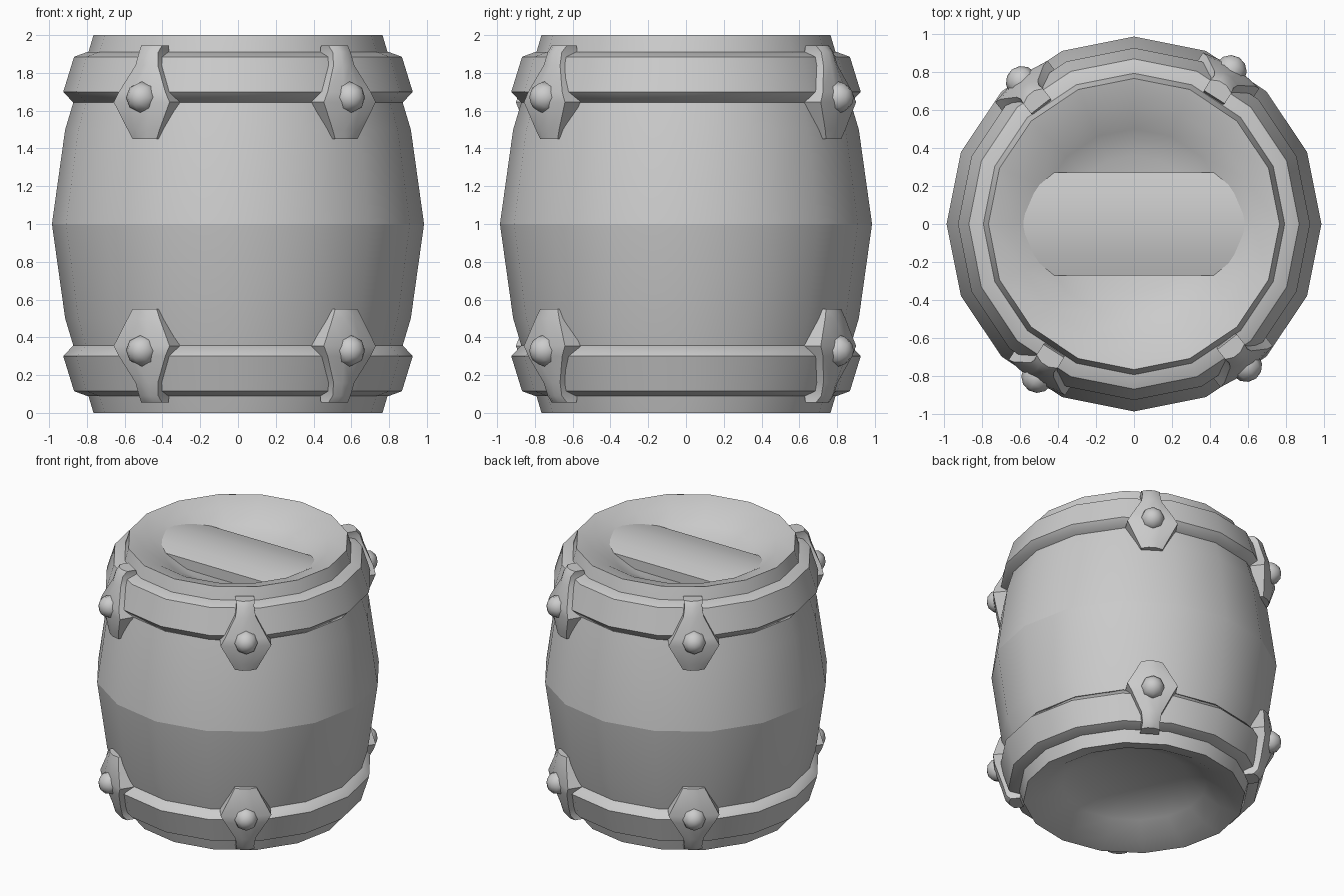
import bpy, bmesh, math
from mathutils import Matrix, Vector

if "Cube" in bpy.data.objects:
    bpy.data.objects.remove(bpy.data.objects["Cube"])

SIDES = 16
ANGLES = [57.7, 128.3, 237.7, 308.3]   # clamp directions around the barrel


def finish(name, bm, sharp=38, crease_z=None):
    """Smooth faces with sharp edges above an angle, and link the object."""
    bmesh.ops.remove_doubles(bm, verts=bm.verts, dist=1e-5)
    bmesh.ops.recalc_face_normals(bm, faces=bm.faces)
    for f in bm.faces:
        f.smooth = True
    for e in bm.edges:
        on_crease = crease_z is not None and all(abs(v.co.z - crease_z) < 1e-4 for v in e.verts)
        e.smooth = not on_crease and e.calc_face_angle(0) < math.radians(sharp)
    me = bpy.data.meshes.new(name)
    bm.to_mesh(me)
    bm.free()
    ob = bpy.data.objects.new(name, me)
    bpy.context.collection.objects.link(ob)
    return ob


def lathe(name, profile, closed=False, **kw):
    bm = bmesh.new()
    vs = [bm.verts.new((r, 0, z)) for r, z in profile]
    pairs = list(zip(vs, vs[1:])) + ([(vs[-1], vs[0])] if closed else [])
    edges = [bm.edges.new(p) for p in pairs]
    bmesh.ops.spin(bm, geom=vs + edges, cent=(0, 0, 0), axis=(0, 0, 1),
                   angle=math.tau, steps=SIDES, use_merge=True)
    return finish(name, bm, **kw)


def loft(bm, rings):
    """Closed solid through rings of equal point count."""
    rows = [[bm.verts.new(p) for p in ring] for ring in rings]
    n = len(rows[0])
    for a, b in zip(rows, rows[1:]):
        for i in range(n):
            j = (i + 1) % n
            bm.faces.new((a[i], a[j], b[j], b[i]))
    bm.faces.new(rows[0])
    bm.faces.new(rows[-1])


# barrel body with a dished top and bottom
upper = [(0.985, 1), (0.915, 1.5), (0.765, 2), (0.63, 1.965), (0.5, 1.89), (0.36, 1.82), (0, 1.81)]
lower = [(r, 2 - z) for r, z in reversed(upper[1:])]
lathe("barrel_body", lower + upper, crease_z=1)

# hoops
hoop = [(0.77, 1.91), (0.80, 1.91), (0.868, 1.885), (0.925, 1.70), (0.87, 1.64), (0.84, 1.64)]
lathe("top_hoop", hoop, closed=True, sharp=50)
lathe("bottom_hoop", [(r, 2 - z) for r, z in hoop], closed=True, sharp=50)

# arched slat set into the top dish
bm = bmesh.new()
arch = [(-0.27, 1.80)] + [(0.27 * t, 1.94 - 0.045 * t * t) for t in (-1, -0.6, -0.2, 0.2, 0.6, 1)] + [(0.27, 1.80)]
plan = [(-0.58, 0.3), (0.58, 0.3)]
loft(bm, [[(x, y, z) for y, z in arch] for x, _ in plan])
finish("lid_slat", bm)

# clamp stations: height, outer radius, inner radius, half width
STATIONS = [(1.45, 0.945, 0.88, 0.075), (1.50, 0.955, 0.88, 0.10), (1.645, 0.975, 0.85, 0.175),
            (1.70, 0.970, 0.85, 0.145), (1.84, 0.925, 0.80, 0.07), (1.91, 0.905, 0.78, 0.06),
            (1.945, 0.875, 0.79, 0.065)]


def clamp(name, angle, flip):
    place = Matrix.Rotation(math.radians(angle), 4, 'Z')
    if flip:
        place = Matrix.Translation((0, 0, 2)) @ Matrix.Scale(-1, 4, (0, 0, 1)) @ place
    # hooked plate
    bm = bmesh.new()
    loft(bm, [[(ri, -w, z), (ro - 0.02, -w, z), (ro, -w * 0.35, z), (ro, w * 0.35, z),
               (ro - 0.02, w, z), (ri, w, z)] for z, ro, ri, w in STATIONS])
    bm.transform(place)
    finish(name + "_plate", bm)
    # rivet
    bm = bmesh.new()
    bmesh.ops.create_uvsphere(bm, u_segments=8, v_segments=6, radius=0.085)
    bm.transform(place @ Matrix.Translation((0.95, 0, 1.67)) @ Matrix.Rotation(math.pi / 2, 4, 'Y'))
    finish(name + "_rivet", bm, sharp=60)


for i, a in enumerate(ANGLES):
    clamp(f"top_clamp_{i + 1}", a, False)
    clamp(f"bottom_clamp_{i + 1}", a, True)
